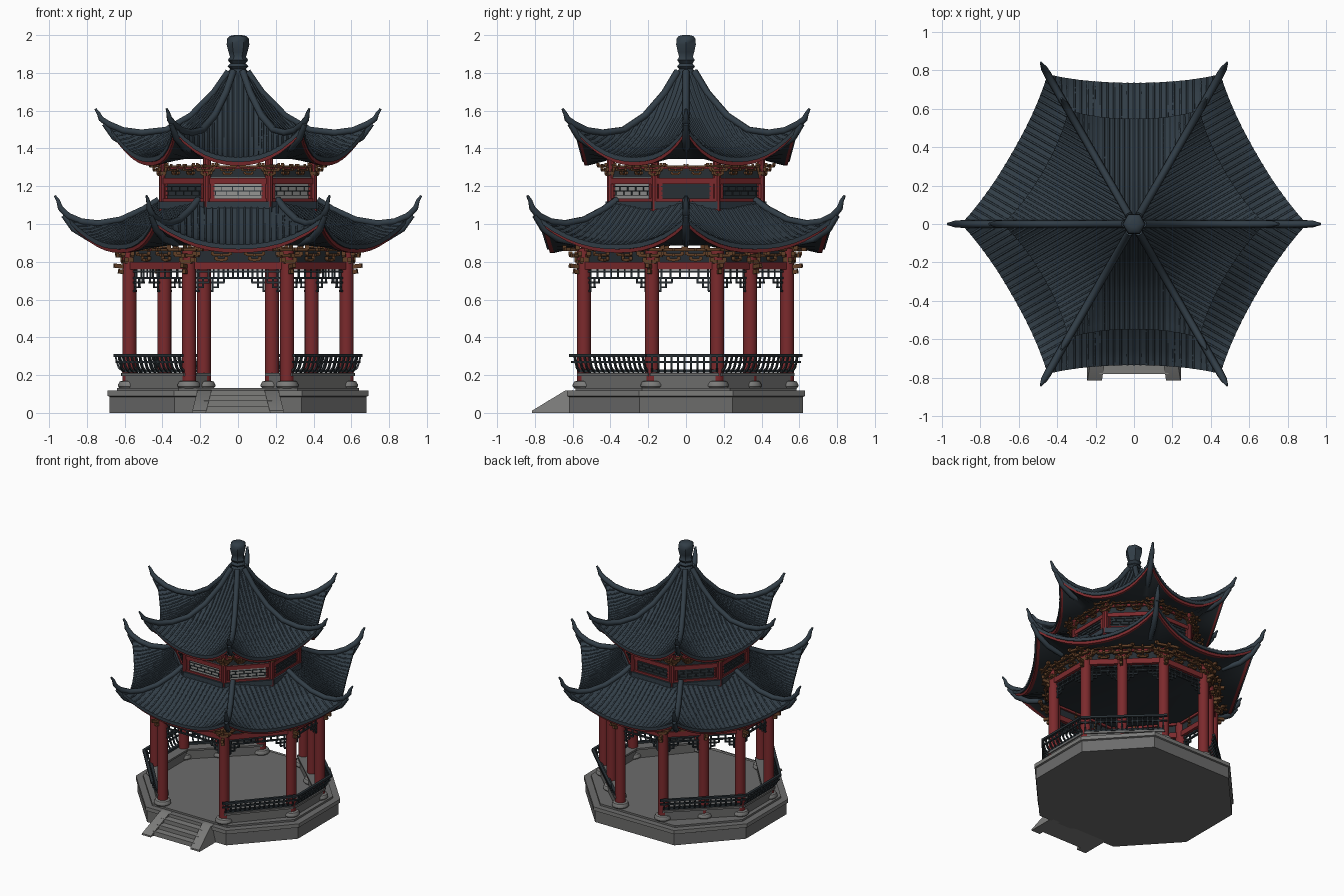
import bpy, bmesh, math
from mathutils import Vector, Matrix

if "Cube" in bpy.data.objects:
    bpy.data.objects.remove(bpy.data.objects["Cube"])

def mat(name, c):
    m = bpy.data.materials.new(name)
    m.diffuse_color = (*c, 1)
    m.use_nodes = True
    m.node_tree.nodes["Principled BSDF"].inputs["Base Color"].default_value = m.diffuse_color
    return m

TILE = mat("slate_tile", (.031, .047, .062))
RED = mat("red_lacquer", (.2, .023, .026))
STONE = mat("grey_stone", (.15, .15, .148))
LIP = mat("pale_stone", (.2, .2, .195))
DARK = mat("dark_lattice", (.022, .03, .036))
BROWN = mat("brown_timber", (.12, .05, .02))
PANEL = mat("pale_panel", (.3, .3, .29))
SOFFIT = mat("shadow_ceiling", (.02, .027, .033))

def finish(bm, name, mats, angle=35):
    bmesh.ops.recalc_face_normals(bm, faces=bm.faces)
    me = bpy.data.meshes.new(name)
    bm.to_mesh(me)
    bm.free()
    ob = bpy.data.objects.new(name, me)
    bpy.context.collection.objects.link(ob)
    for m in mats:
        me.materials.append(m)
    bpy.ops.object.select_all(action='DESELECT')
    ob.select_set(True)
    bpy.context.view_layer.objects.active = ob
    bpy.ops.object.shade_smooth_by_angle(angle=math.radians(angle))
    return ob

def beam(bm, p, q, w, h):
    """Rectangular bar between two points."""
    p, q = Vector(p), Vector(q)
    d = q - p
    m = d.to_track_quat('X', 'Z').to_matrix().to_4x4()
    m = Matrix.Translation((p + q) / 2) @ m @ Matrix.Diagonal((d.length, w, h, 1))
    bmesh.ops.create_cube(bm, size=1, matrix=m)

def loft(bm, loops, mat_of=lambda i: 0):
    """Skin a stack of equal closed loops and cap both ends."""
    vs = [[bm.verts.new(p) for p in l] for l in loops]
    n = len(vs[0])
    for i in range(len(vs) - 1):
        for j in range(n):
            k = (j + 1) % n
            f = bm.faces.new((vs[i][j], vs[i][k], vs[i + 1][k], vs[i + 1][j]))
            f.material_index = mat_of(i)
    bm.faces.new(vs[0]).material_index = mat_of(0)
    bm.faces.new(vs[-1]).material_index = mat_of(len(vs) - 2)

def lathe(bm, x, y, prof, n=16):
    loft(bm, [[(x + r * math.cos(2 * math.pi * j / n), y + r * math.sin(2 * math.pi * j / n), z)
               for j in range(n)] for r, z in prof])

def tube(name, paths, radius, m):
    """Round bars along paths of (point, radius factor)."""
    cu = bpy.data.curves.new(name, 'CURVE')
    cu.dimensions = '3D'
    cu.bevel_depth, cu.bevel_resolution, cu.use_fill_caps = radius, 1, True
    for path in paths:
        sp = cu.splines.new('POLY')
        sp.points.add(len(path) - 1)
        for pt, (co, r) in zip(sp.points, path):
            pt.co, pt.radius = (*co, 1), r
    ob = bpy.data.objects.new(name, cu)
    cu.materials.append(m)
    bpy.context.collection.objects.link(ob)

# ---- stone platform ----
OCT = [(.69, -.25), (.69, .25), (.34, .63), (-.34, .63), (-.69, .25), (-.69, -.25), (-.34, -.63), (.34, -.63)]
def octagon(k, z):
    return [(x * k, y * k, z) for x, y in OCT]
bm = bmesh.new()
loft(bm, [octagon(*a) for a in ((.985, 0), (.985, .085), (1, .09), (1, .118), (.93, .118), (.93, .132))],
     lambda i: 1 if i == 2 else 0)
finish(bm, "platform", [STONE, LIP])

# ---- entrance steps with sloping cheeks ----
bm = bmesh.new()
for i in range(3):
    y0, z = -.78 + i * .05, .035 + i * .03
    beam(bm, (-.18, (y0 - .6) / 2, z / 2), (.18, (y0 - .6) / 2, z / 2), abs(y0 + .6), z)
for s in (-1, 1):
    side = [(-.815, 0), (-.6, 0), (-.6, .12), (-.64, .118), (-.815, .012)]
    loft(bm, [[(s * (x - .25 * z), y, z) for y, z in side] for x in (.17, .245)])
finish(bm, "entrance_steps", [LIP])

# ---- ten main columns with footing stones ----
half = [(.26, -.54), (.575, -.18), (.575, .165), (.39, .34), (.18, .535)]
COLS = half + [(-x, y) for x, y in reversed(half)]
bm, fb = bmesh.new(), bmesh.new()
for x, y in COLS:
    lathe(bm, x, y, [(.037, .14), (.037, .87)])
    lathe(fb, x, y, [(.05, .128), (.06, .14), (.06, .15), (.052, .165), (.04, .17)])
finish(bm, "main_columns", [RED])
finish(fb, "column_footings", [LIP])

# ---- beams, hanging lattice, benches and leaning rails between columns ----
beams, frieze, lattice = bmesh.new(), bmesh.new(), bmesh.new()
bench, rail = bmesh.new(), bmesh.new()
OPEN = (4, 9)   # back and front doorways
for i in range(10):
    a, b = Vector((*COLS[i], 0)), Vector((*COLS[(i + 1) % 10], 0))
    d = (b - a).normalized()
    L = (b - a).length
    out = Vector((d.y, -d.x, 0))
    at = lambda u, z, o=0: a + d * u + out * o + Vector((0, 0, z))
    beam(beams, at(0, .78), at(L, .78), .045, .04)
    beam(beams, at(0, .865), at(L, .865), .05, .018)
    beam(frieze, at(0, .83), at(L, .83), .025, .06)
    for z in (.748, .715):
        beam(lattice, at(.03, z), at(L - .03, z), .014, .01)
    n = max(4, round(L / .05))
    for j in range(1, n):
        beam(lattice, at(L * j / n, .713), at(L * j / n, .76), .01, .01)
    for e in (0, 1):    # stepped corner fretwork
        f = lambda u: u if e == 0 else L - u
        for u, z in ((.045, .645), (.075, .665), (.105, .69)):
            beam(lattice, at(f(u), z), at(f(u), .72), .01, .01)
            beam(lattice, at(f(u - .03), z), at(f(u + .004), z), .01, .01)
        beam(lattice, at(f(.035), .69), at(f(.105), .69), .01, .01)
    if i in OPEN:
        continue
    beam(bench, at(0, .165), at(L, .165), .07, .07)
    beam(bench, at(-.01, .203), at(L + .01, .203), .09, .014)
    beam(rail, at(0, .222, .03), at(L, .222, .03), .02, .016)
    for z, o, w in ((.305, .075, .02), (.27, .066, .012)):
        beam(rail, at(-.03, z, o), at(L + .03, z, o), w, w * .8)
    n = round(L / .034)
    for j in range(n + 1):
        u = L * j / n
        arc = [at(u, .215, .03), at(u, .24, .056), at(u, .27, .066), at(u, .305, .075)]
        for p, q in zip(arc, arc[1:]):
            beam(rail, p, q, .01, .01)
finish(beams, "main_beams", [RED])
finish(frieze, "beam_frieze", [SOFFIT])
finish(lattice, "hanging_lattice", [DARK])
finish(bench, "stone_benches", [STONE])
finish(rail, "leaning_rails", [DARK])

# ---- bracket clusters under the eaves ----
def bracket(bm, p, out, k):
    """Stacked crossing arms that widen upwards."""
    out = Vector(out).normalized()
    tan = Vector((-out.y, out.x, 0))
    for i in range(3):
        c = Vector(p) + Vector((0, 0, i * .03 * k))
        r, s = (.035 + .032 * i) * k, (.03 + .022 * i) * k
        beam(bm, c - out * .03 * k, c + out * r, .018 * k, .018 * k)
        for o in (0, r * .7):
            beam(bm, c + out * o - tan * s, c + out * o + tan * s, .015 * k, .015 * k)
            for e in (-s, s):
                q = c + out * o + tan * e
                beam(bm, q, q + Vector((0, 0, .02 * k)), .02 * k, .02 * k)

bm, tails = bmesh.new(), bmesh.new()
for i in range(10):
    a, b = Vector((*COLS[i], 0)), Vector((*COLS[(i + 1) % 10], 0))
    o = Vector((b.y - a.y, a.x - b.x, 0)).normalized()
    bracket(bm, a + Vector((0, 0, .80)), a, 1.1)
    for u in ((.33, .67) if (b - a).length > .3 else (.5,)):
        bracket(bm, a.lerp(b, u) + Vector((0, 0, .81)), o, .9)
    for z, r in ((.74, .06), (.77, .085)):   # corbel tails beside each column
        c = a.normalized()
        beam(tails, a + Vector((0, 0, z)), a + c * r + Vector((0, 0, z + .01)), .02, .022)
finish(bm, "lower_brackets", [BROWN])
finish(tails, "corbel_tails", [BROWN])

# ---- upper storey: octagonal ring of posts and panels ----
UP = [(.43 * math.cos(math.radians(22.5 + 45 * i)), .43 * math.sin(math.radians(22.5 + 45 * i))) for i in range(8)]
red, pan, bars, br = (bmesh.new() for _ in range(4))
for i in range(8):
    a, b = Vector((*UP[i], 0)), Vector((*UP[(i + 1) % 8], 0))
    at = lambda u, z, o=0: a.lerp(b, u) + (a + b).normalized() * o + Vector((0, 0, z))
    lathe(red, a.x, a.y, [(.022, 1.06), (.022, 1.36)], 10)
    for z, h in ((1.118, .035), (1.228, .03), (1.3, .02)):
        beam(red, at(0, z), at(1, z), .03, h)
    for u in (.09, .91):
        beam(red, at(u, 1.12), at(u, 1.23), .022, .02)
    n0 = len(pan.faces)
    beam(pan, at(.02, 1.18), at(.98, 1.18), .012, .13)
    pan.faces.ensure_lookup_table()
    for f in pan.faces[n0:]:
        f.material_index = 0 if i in (5, 6) else 1   # front and front right are pale
    for z in (1.152, 1.175, 1.198):
        beam(bars, at(.1, z, .009), at(.9, z, .009), .006, .004)
    for j in range(9):
        u, z = .14 + j * .09, 1.163 + .023 * (j % 2)
        beam(bars, at(u, z - .012, .009), at(u, z + .012, .009), .006, .004)
    beam(pan, at(0, 1.27), at(1, 1.27), .01, .06)
    for f in list(pan.faces)[-6:]:
        f.material_index = 1
    bracket(br, at(0, 1.262), a, .75)
    for u in (.33, .67):
        bracket(br, at(u, 1.265), a + b, .65)
finish(red, "upper_posts", [RED])
finish(pan, "upper_panels", [PANEL, DARK])
finish(bars, "upper_panel_bars", [DARK])
finish(br, "upper_brackets", [BROWN])

# ---- curved six-sided roofs ----
def roof(name, hip, mid, tip, soffit, nt=12):
    N = len(hip) - 1
    def sample(prof, s):
        i = min(int(s), N - 1)
        return Vector(prof[i]).lerp(Vector(prof[i + 1]), s - i)
    def point(k, t, s, dz=0):
        h, m, w = sample(hip, s), sample(mid, s), abs(t) ** 2.3
        r = m.x + (h.x * .866 - m.x) * w
        c, n = math.cos(math.radians(30 + 60 * k)), math.sin(math.radians(30 + 60 * k))
        e = t * h.x * .5
        return Vector((r * c - e * n, r * n + e * c, m.y + (h.y - m.y) * w + dz))
    def loop(s, dz=0, k=1):
        pts = [point(q, -1 + 2 * j / nt, s, dz) for q in range(6) for j in range(nt)]
        return [Vector((p.x * k, p.y * k, p.z)) for p in pts]
    loops = [loop(i / 2) for i in range(2 * N + 1)]
    loops += [loop(N, -.024), loop(N, -.024, .985), loop(N, -.043, .98), loop(N, -.043, .95)]
    inner = [Vector((p.x * soffit[0], p.y * soffit[0], soffit[1])) for p in loop(N)]
    bm = bmesh.new()
    loft(bm, loops + [inner], lambda i: 0 if i < 2 * N + 2 else 1 if i < 2 * N + 4 else 2)
    finish(bm, name, [TILE, RED, SOFFIT], 40)
    # tile ribs running straight down each slope
    ribs = []
    for k in range(6):
        for j in range(-12, 13):
            e = j * hip[-1][0] / 26
            path = []
            for i in range(3 * N + 1):
                s = i / 3
                t = e / (sample(hip, s).x * .5)
                if abs(t) < .98:
                    path.append((point(k, t, s, -.001), 1))
            if len(path) > 1:
                ribs.append(path)
    tube(name + "_tile_ribs", ribs, .006, TILE)
    # hip ridges sweeping up into horns, with corner beams below
    ridges, under = [], []
    (re, ze), (rt, zt) = hip[-1], tip
    for k in range(6):
        c, n = math.cos(math.pi * k / 3), math.sin(math.pi * k / 3)
        P = lambda r, z: Vector((r * c, r * n, z))
        path = [(P(r, z + .008), .9) for r, z in hip]
        path += [(P((re + rt) / 2 + .008, (ze + zt) / 2 - .008), .75), (P(rt - .012, zt - .025), .5), (P(rt + .005, zt), .3)]
        ridges.append(path)
        under.append([(P(re - .25, ze - .14), .9), (P(re - .12, ze - .115), 1),
                      (P(re - .03, ze - .06), 1), (P(re + .025, ze + .01), .7)])
    tube(name + "_hip_ridges", ridges, .022, TILE)
    tube(name + "_corner_beams", under, .02, TILE)

roof("lower_roof",
     [(.42, 1.12), (.5, 1.07), (.62, 1.015), (.74, .995), (.83, 1.005), (.9, 1.035)],
     [(.37, 1.125), (.46, 1.06), (.55, .99), (.62, .945), (.68, .91), (.735, .89)], (.965, 1.15), (.72, .885))
roof("upper_roof",
     [(.05, 1.8), (.13, 1.685), (.25, 1.565), (.38, 1.49), (.51, 1.475), (.61, 1.488), (.685, 1.52)],
     [(.043, 1.8), (.115, 1.685), (.21, 1.56), (.32, 1.46), (.41, 1.405), (.49, 1.37), (.548, 1.352)], (.75, 1.61), (.7, 1.345))

# ---- collar where the lower roof meets the upper storey ----
bm = bmesh.new()
for i in range(8):
    beam(bm, (*[c * 1.02 for c in UP[i]], 1.1), (*[c * 1.02 for c in UP[(i + 1) % 8]], 1.1), .04, .04)
finish(bm, "roof_collar", [TILE])

# ---- roof finial ----
bm = bmesh.new()
lathe(bm, 0, 0, [(.06, 1.77), (.052, 1.81), (.042, 1.82), (.055, 1.835), (.04, 1.85), (.054, 1.868), (.042, 1.885),
                 (.05, 1.91), (.06, 1.95), (.058, 1.98), (.045, 1.995), (.02, 2.0)], 6)
finish(bm, "finial", [TILE], 50)
